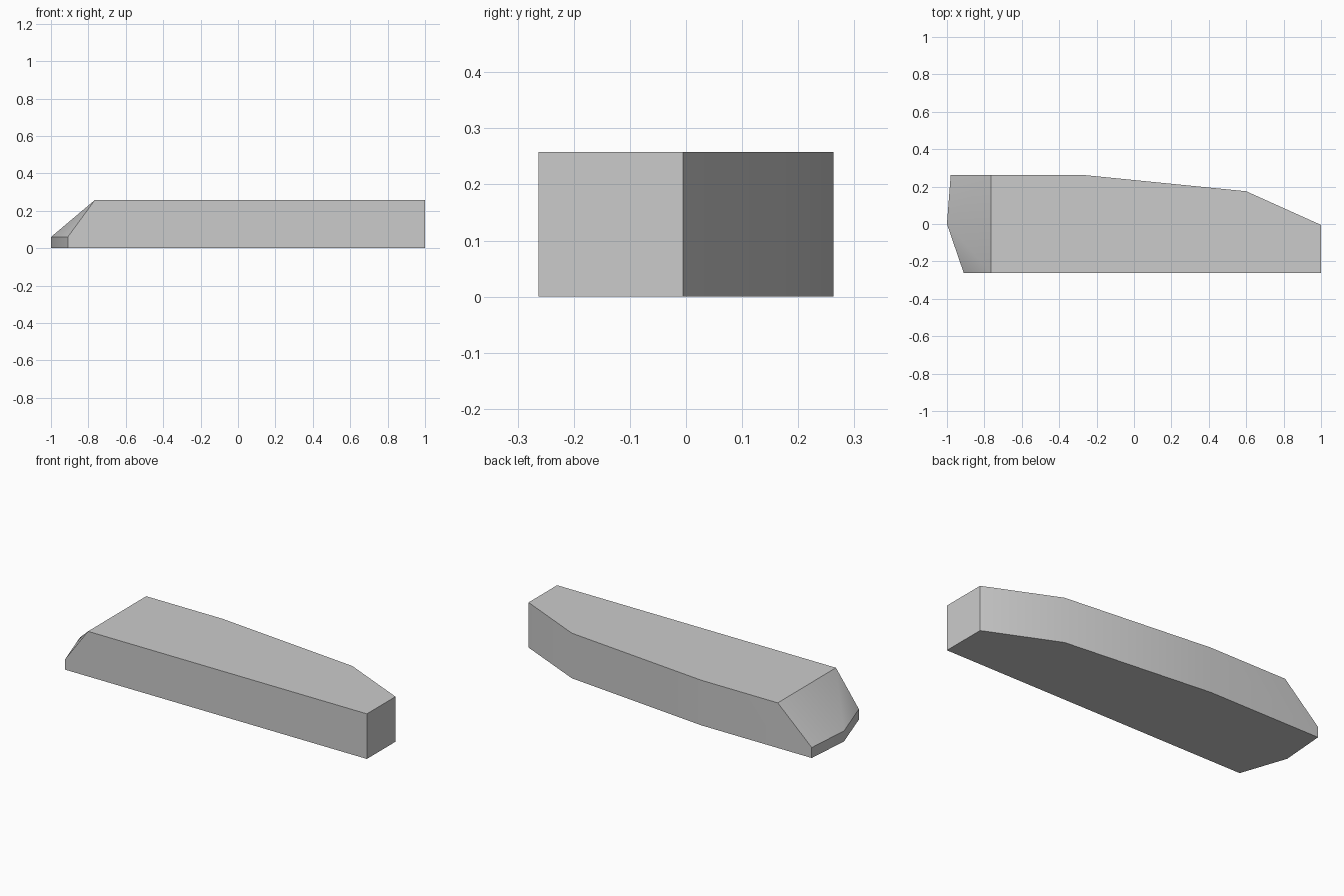
import bpy
import bmesh

if "Cube" in bpy.data.objects:
    bpy.data.objects.remove(bpy.data.objects["Cube"], do_unlink=True)

HEIGHT, LIP, HALF_DEPTH, ROOF_START = 0.258, 0.06, 0.263, -0.765

# Plan outline: tapered tail first, then the pointed nose
tail = [(1, -HALF_DEPTH), (1, -0.005), (0.6, 0.175), (-0.28, HALF_DEPTH)]
nose = [(-0.98, HALF_DEPTH), (-1, 0), (-0.91, -HALF_DEPTH)]

grey = bpy.data.materials.new("plain grey")
grey.use_nodes = True
colour = (0.6, 0.6, 0.6, 1)
grey.diffuse_color = colour
grey.node_tree.nodes["Principled BSDF"].inputs["Base Color"].default_value = colour

bm = bmesh.new()


def ring(points, z):
    return [bm.verts.new((x, y, z)) for x, y in points]


tail_low, tail_high = ring(tail, 0), ring(tail, HEIGHT)
nose_low, nose_high = ring(nose, 0), ring(nose, LIP)
roof_back, roof_front = ring([(ROOF_START, HALF_DEPTH), (ROOF_START, -HALF_DEPTH)], HEIGHT)

# Base, roof and upright walls
bm.faces.new(tail_low + nose_low)
bm.faces.new(tail_high + [roof_back, roof_front])
for low, high in ((tail_low, tail_high), (nose_low, nose_high)):
    for i in range(len(low) - 1):
        bm.faces.new((low[i], low[i + 1], high[i + 1], high[i]))

# Long front wall and straight back wall
bm.faces.new((nose_low[-1], tail_low[0], tail_high[0], roof_front, nose_high[-1]))
bm.faces.new((tail_low[-1], nose_low[0], nose_high[0], roof_back, tail_high[-1]))

# Sloping nose
back, tip, front = nose_high
bm.faces.new((roof_back, back, tip))
bm.faces.new((roof_back, tip, roof_front))
bm.faces.new((roof_front, tip, front))

bmesh.ops.recalc_face_normals(bm, faces=bm.faces)
mesh = bpy.data.meshes.new("hull_block")
bm.to_mesh(mesh)
bm.free()
mesh.materials.append(grey)

block = bpy.data.objects.new("hull_block", mesh)
bpy.context.collection.objects.link(block)
bpy.ops.object.select_all(action="DESELECT")
block.select_set(True)
bpy.context.view_layer.objects.active = block
bpy.ops.object.shade_smooth_by_angle()
